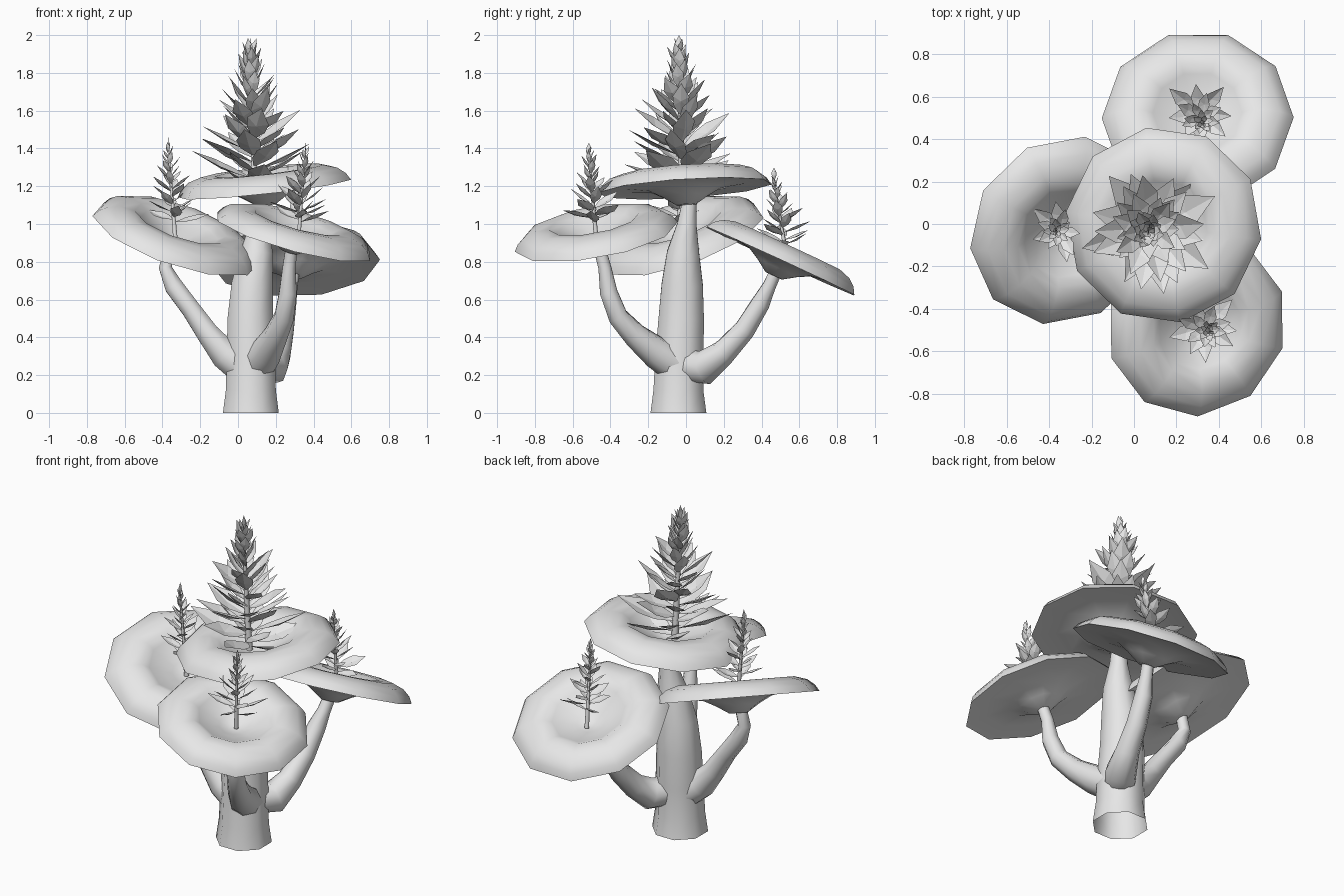
import bpy
import bmesh
import random
from math import radians, pi, cos, sin
from mathutils import Vector, Matrix

random.seed(4)
UP = Vector((0, 0, 1))

cube = bpy.data.objects.get("Cube")
if cube:
    bpy.data.objects.remove(cube, do_unlink=True)

# One plain grey covers the whole model
grey = bpy.data.materials.new("plain grey")
grey.use_nodes = True
colour = (0.8, 0.8, 0.8, 1)
grey.diffuse_color = colour
grey.node_tree.nodes["Principled BSDF"].inputs["Base Color"].default_value = colour


def finish(name, bm, smooth_angle=None):
    mesh = bpy.data.meshes.new(name)
    bm.to_mesh(mesh)
    bm.free()
    mesh.materials.append(grey)
    if smooth_angle:
        for poly in mesh.polygons:
            poly.use_smooth = True
        mesh.set_sharp_from_angle(angle=radians(smooth_angle))
    obj = bpy.data.objects.new(name, mesh)
    bpy.context.collection.objects.link(obj)


def skin(bm, rings, close_start=True):
    """Join rings of vertices into one skin, facing outward."""
    for a, b in zip(rings, rings[1:]):
        for i in range(len(a)):
            j = (i + 1) % len(a)
            bm.faces.new((a[i], a[j], b[j], b[i]))
    if close_start:
        bm.faces.new(rings[0][::-1])
    bm.faces.new(rings[-1])
    bmesh.ops.recalc_face_normals(bm, faces=bm.faces)


def tube(name, path, sides, close_start=True):
    """Tapered tube through (x, y, z, radius) points."""
    bm = bmesh.new()
    pts = [Vector(p[:3]) for p in path]
    rings = []
    for k, p in enumerate(pts):
        along = (pts[min(k + 1, len(pts) - 1)] - pts[max(k - 1, 0)]).normalized()
        turn = UP.rotation_difference(along)
        ring = []
        for i in range(sides):
            a = 2 * pi * (i + 0.5) / sides
            ring.append(bm.verts.new(p + turn @ Vector((cos(a), sin(a), 0)) * path[k][3]))
        rings.append(ring)
    skin(bm, rings, close_start)
    finish(name, bm, 65)


# Cap cross-section from the top dimple, over the sharp rim, to the underside
CAP_PROFILE = [(0.03, -0.02), (0.08, 0.0), (0.13, 0.022), (0.21, 0.06), (0.25, 0.088),
               (0.32, 0.09), (0.39, 0.068), (0.43, 0.036), (0.452, 0.0),
               (0.32, 0.012), (0.19, -0.004), (0.12, -0.04), (0.05, -0.085)]


def make_cap(name, centre, slope, phase, size=1.0, sides=10):
    turn = UP.rotation_difference(Vector((-slope[0], -slope[1], 1)).normalized())
    bm = bmesh.new()
    rings = []
    for r, z in CAP_PROFILE:
        ring = []
        for i in range(sides):
            a = radians(phase) + 2 * pi * i / sides
            local = Vector((r * cos(a), r * sin(a), z)) * size
            ring.append(bm.verts.new(Vector(centre) + turn @ local))
        rings.append(ring)
    skin(bm, rings)
    finish(name, bm, 45)


def add_leaf(bm, origin, out, lift, length, roll):
    """Broad pointed leaf, lightly folded along its midrib."""
    along = out * cos(lift) + UP * sin(lift)
    side = Matrix.Rotation(roll, 3, along) @ out.cross(UP)
    top = side.cross(along).normalized()
    width = 0.2 * length
    base, tip = bm.verts.new(origin), bm.verts.new(origin + along * length)
    rib = bm.verts.new(origin + along * length * 0.5 - top * width * 0.3)
    for s in (-1, 1):
        low = bm.verts.new(origin + along * length * 0.32 + side * width * 0.85 * s)
        high = bm.verts.new(origin + along * length * 0.6 + side * width * s)
        for face in ((base, rib, low), (low, rib, high), (rib, tip, high)):
            bm.faces.new(face if s > 0 else face[::-1])


def make_plant(name, base, tip, count, leaf, bare):
    base, tip = Vector(base), Vector(tip)
    height = tip.z - base.z
    end = base.lerp(tip, 0.87)
    tube(name + "_stem", [(*base, height * 0.025), (*end, height * 0.008)], 6)
    bm = bmesh.new()
    for k in range(count):
        t = k / (count - 1)
        angle = k * radians(137.5) + random.uniform(-0.15, 0.15)
        length = leaf * (1 - 0.74 * t) * random.uniform(0.85, 1.12)
        lift = radians(16 + 54 * t + random.uniform(-7, 7))
        origin = base.lerp(end, bare + (1 - bare) * t)
        out = Vector((cos(angle), sin(angle), 0))
        add_leaf(bm, origin, out, lift, length, random.uniform(-0.45, 0.45))
    # Closing leaf at the very top
    add_leaf(bm, end, Vector((1, 0, 0)), radians(89), tip.z - end.z, 0)
    finish(name + "_leaves", bm)


# Trunk, open underneath, and three side branches
tube("trunk", [
    (0.068, -0.04, 0, 0.16), (0.068, -0.04, 0.12, 0.143), (0.068, -0.035, 0.3, 0.138),
    (0.065, -0.025, 0.5, 0.13), (0.075, -0.02, 0.68, 0.118), (0.1, -0.015, 0.85, 0.092),
    (0.115, 0.005, 1.0, 0.055), (0.125, 0.02, 1.13, 0.04)], 8, False)
tube("right_branch", [
    (0.02, -0.04, 0.25, 0.1), (-0.07, -0.05, 0.31, 0.085), (-0.16, -0.05, 0.42, 0.064),
    (-0.25, -0.04, 0.55, 0.054), (-0.34, -0.03, 0.67, 0.053),
    (-0.385, -0.02, 0.77, 0.037), (-0.36, -0.02, 0.87, 0.034)], 8)
tube("front_branch", [
    (0.1, -0.06, 0.26, 0.1), (0.15, -0.16, 0.32, 0.086), (0.2, -0.27, 0.41, 0.067),
    (0.245, -0.36, 0.51, 0.056), (0.265, -0.41, 0.64, 0.05),
    (0.27, -0.43, 0.77, 0.037), (0.285, -0.46, 0.88, 0.034)], 8)
tube("back_branch", [
    (0.1, 0.0, 0.25, 0.09), (0.18, 0.1, 0.24, 0.092), (0.215, 0.2, 0.32, 0.07),
    (0.24, 0.31, 0.44, 0.06), (0.26, 0.395, 0.58, 0.053),
    (0.28, 0.44, 0.67, 0.038), (0.3, 0.49, 0.78, 0.034)], 8)

# Mushroom caps, each tipped its own way
make_cap("main_cap", (0.14, -0.005, 1.188), (0.11, 0.065), -8, 1.03)
make_cap("right_cap", (-0.33, -0.03, 0.92), (-0.34, 0.33), 8, 1.03)
make_cap("front_cap", (0.295, -0.475, 0.932), (-0.27, 0.18), 20, 0.97)
make_cap("back_cap", (0.3, 0.5, 0.803), (0.02, -0.46), 0, 1.0)

# Spiky plants growing out of the cap dimples
make_plant("main_plant", (0.09, -0.02, 1.17), (0.06, -0.04, 2.0), 64, 0.37, 0.03)
make_plant("right_plant", (-0.33, -0.03, 0.9), (-0.375, -0.04, 1.47), 30, 0.18, 0.22)
make_plant("front_plant", (0.32, -0.475, 0.92), (0.36, -0.52, 1.43), 30, 0.19, 0.2)
make_plant("back_plant", (0.3, 0.54, 0.78), (0.33, 0.455, 1.3), 30, 0.18, 0.22)
